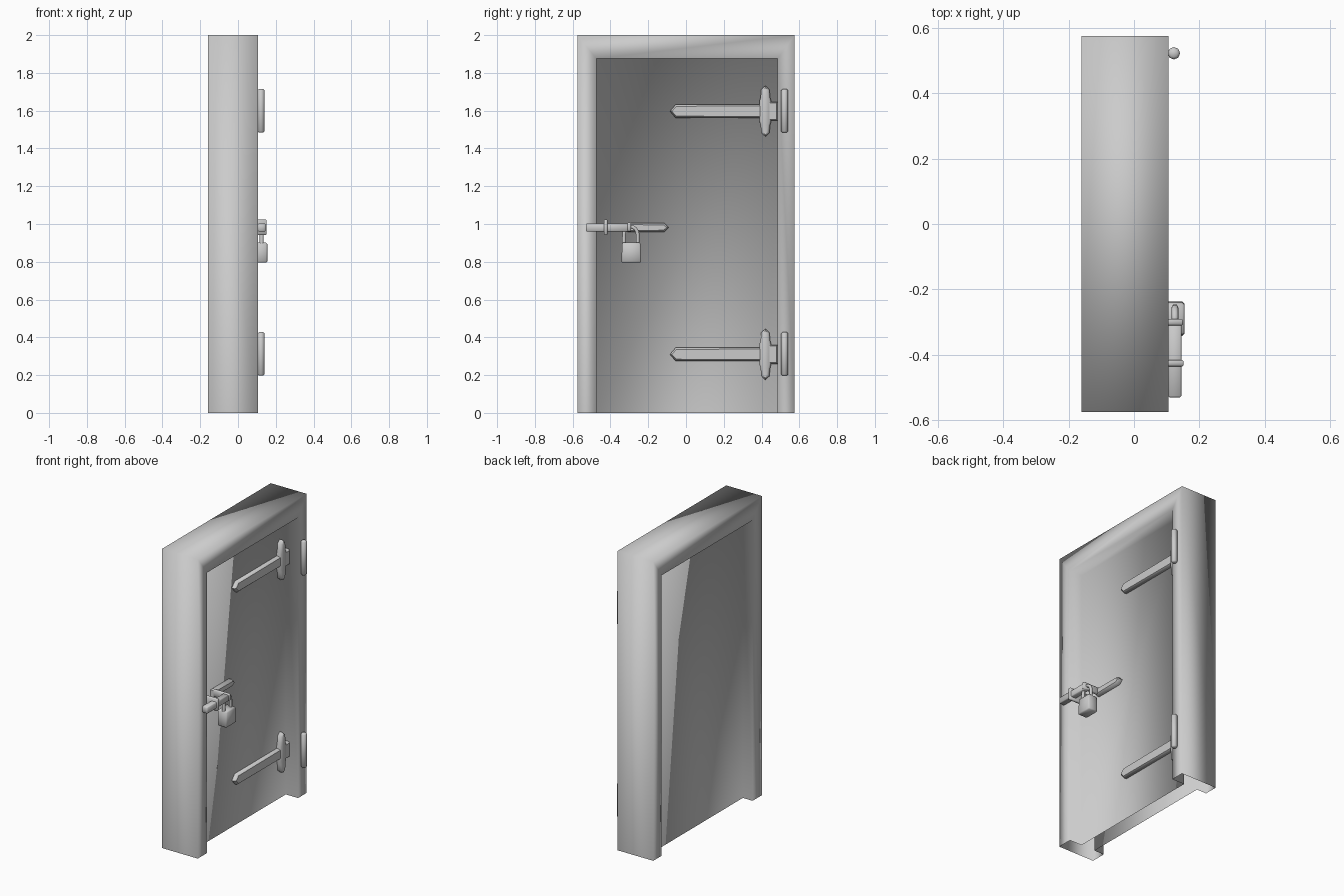
import bpy, bmesh, math
from mathutils import Matrix, Vector

cube = bpy.data.objects.get("Cube")
if cube:
    bpy.data.objects.remove(cube, do_unlink=True)

GREY = (0.6, 0.6, 0.6, 1.0)
mat = bpy.data.materials.new("plain grey")
mat.use_nodes = True
mat.diffuse_color = GREY
mat.node_tree.nodes["Principled BSDF"].inputs["Base Color"].default_value = GREY

FRONT, BACK = 0.105, -0.16          # faces of the frame
PANEL_FRONT, PANEL_BACK = 0.014, -0.088


def finish(name, bm, angle=None):
    """Turn a bmesh into a shaded object; no angle means fully smooth."""
    mesh = bpy.data.meshes.new(name)
    bm.to_mesh(mesh)
    bm.free()
    obj = bpy.data.objects.new(name, mesh)
    bpy.context.collection.objects.link(obj)
    mesh.materials.append(mat)
    for o in bpy.context.selected_objects:
        o.select_set(False)
    obj.select_set(True)
    bpy.context.view_layer.objects.active = obj
    if angle is None:
        bpy.ops.object.shade_smooth()
    else:
        bpy.ops.object.shade_smooth_by_angle(angle=math.radians(angle))
    return obj


def plate(name, outline, x0, x1, bevel):
    """Flat iron from a y-z outline, with a sloped rim on its front."""
    bm = bmesh.new()
    base = bm.faces.new([bm.verts.new((x0, y, z)) for y, z in outline])
    base.normal_update()
    if base.normal.x < 0:
        base.normal_flip()
    ext = bmesh.ops.extrude_face_region(bm, geom=[base])["geom"]
    verts = [v for v in ext if isinstance(v, bmesh.types.BMVert)]
    bmesh.ops.translate(bm, verts=verts, vec=(x1 - x0 - bevel, 0, 0))
    bmesh.ops.recalc_face_normals(bm, faces=bm.faces)
    cap = max(bm.faces, key=lambda f: f.calc_center_median().x)
    bmesh.ops.inset_region(bm, faces=[cap], thickness=bevel, depth=bevel)
    return finish(name, bm, 50)


def box(name, lo, hi, bevel=0.004):
    bm = bmesh.new()
    bmesh.ops.create_cube(bm, size=1)
    for v in bm.verts:
        v.co = [lo[i] if v.co[i] < 0 else hi[i] for i in range(3)]
    bmesh.ops.bevel(bm, geom=bm.edges[:], offset=bevel, segments=1, affect='EDGES')
    return finish(name, bm, 50)


# Frame and recessed panel in one skin, open at the floor
outer = [(-0.575, 0), (-0.575, 2), (0.575, 2), (0.575, 0)]
inner = [(-0.475, 0), (-0.475, 1.875), (0.485, 1.875), (0.485, 0)]
bm = bmesh.new()
rings = [[bm.verts.new((x, y, z)) for y, z in path] for x, path in (
    (PANEL_FRONT, inner), (FRONT, inner), (FRONT, outer),
    (BACK, outer), (BACK, inner), (PANEL_BACK, inner))]
for a, b in zip(rings, rings[1:]):
    for i in range(3):
        bm.faces.new((a[i], a[i + 1], b[i + 1], b[i]))
panel = bm.faces.new(rings[0])
bm.faces.new(rings[-1])
bmesh.ops.recalc_face_normals(bm, faces=bm.faces)
panel.normal_update()
if panel.normal.x < 0:
    bmesh.ops.reverse_faces(bm, faces=bm.faces)
finish("door_and_frame", bm)

# Two strap hinges, each with a cross plate, knuckle leaf and pin
for label, z in (("upper", 1.597), ("lower", 0.31)):
    plate(label + "_hinge_strap",
          [(-0.085, z), (-0.055, z + 0.035), (0.41, z + 0.035),
           (0.41, z - 0.035), (-0.055, z - 0.035)],
          PANEL_FRONT, 0.04, 0.01)
    half = [(0.42, 0.135), (0.442, 0.115), (0.445, 0.075), (0.452, 0.05)]
    right = [(y, z + h) for y, h in half]
    right += [(y, z - h) for y, h in reversed(half)]
    left = [(0.84 - y, zz) for y, zz in reversed(right[1:-1])]
    plate(label + "_hinge_cross", right + left, PANEL_FRONT, 0.046, 0.01)
    plate(label + "_hinge_leaf",
          [(0.43, z - 0.05), (0.485, z - 0.05), (0.485, z + 0.05), (0.43, z + 0.05)],
          PANEL_FRONT, 0.045, 0.008)
    bm = bmesh.new()
    bmesh.ops.create_cone(bm, cap_ends=True, segments=8, radius1=0.019,
                          radius2=0.019, depth=0.23,
                          matrix=Matrix.Translation((0.122, 0.522, z + 0.002)))
    ends = [e for e in bm.edges if abs(e.verts[0].co.z - e.verts[1].co.z) < 0.001]
    bmesh.ops.bevel(bm, geom=ends, offset=0.007, segments=1, affect='EDGES')
    finish(label + "_hinge_pin", bm, 50)

# Hasp plate on the panel
plate("hasp_plate",
      [(-0.31, 0.958), (-0.115, 0.958), (-0.092, 0.981), (-0.115, 1.004), (-0.31, 1.004)],
      PANEL_FRONT, 0.045, 0.01)

# Sliding bolt with its two guides
box("bolt_bar", (0.105, -0.53, 0.96), (0.145, -0.29, 1.003))
box("outer_bolt_guide", (PANEL_FRONT, -0.435, 0.942), (0.152, -0.416, 1.023))
box("inner_bolt_guide", (PANEL_FRONT, -0.31, 0.962), (0.15, -0.29, 1.008))

# Padlock body, narrower at the shoulders
body = box("padlock_body", (0.085, -0.342, 0.795), (0.155, -0.237, 0.902), 0.007)
for v in body.data.vertices:
    if v.co.z > 0.85:
        v.co.y = -0.29 + (v.co.y + 0.29) * 0.93

# Padlock shackle: a bent round bar
curve = bpy.data.curves.new("padlock_shackle", 'CURVE')
curve.dimensions = '3D'
curve.bevel_depth = 0.011
curve.bevel_resolution = 1
curve.use_fill_caps = True
arc = [(-0.292 + 0.036 * math.cos(math.pi * i / 8), 0.945 + 0.04 * math.sin(math.pi * i / 8))
       for i in range(9)]
path = [(arc[0][0], 0.895)] + arc + [(arc[-1][0], 0.895)]
spline = curve.splines.new('POLY')
spline.points.add(len(path) - 1)
for p, (y, z) in zip(spline.points, path):
    p.co = (0.125, y, z, 1)
curve.materials.append(mat)
shackle = bpy.data.objects.new("padlock_shackle", curve)
bpy.context.collection.objects.link(shackle)
